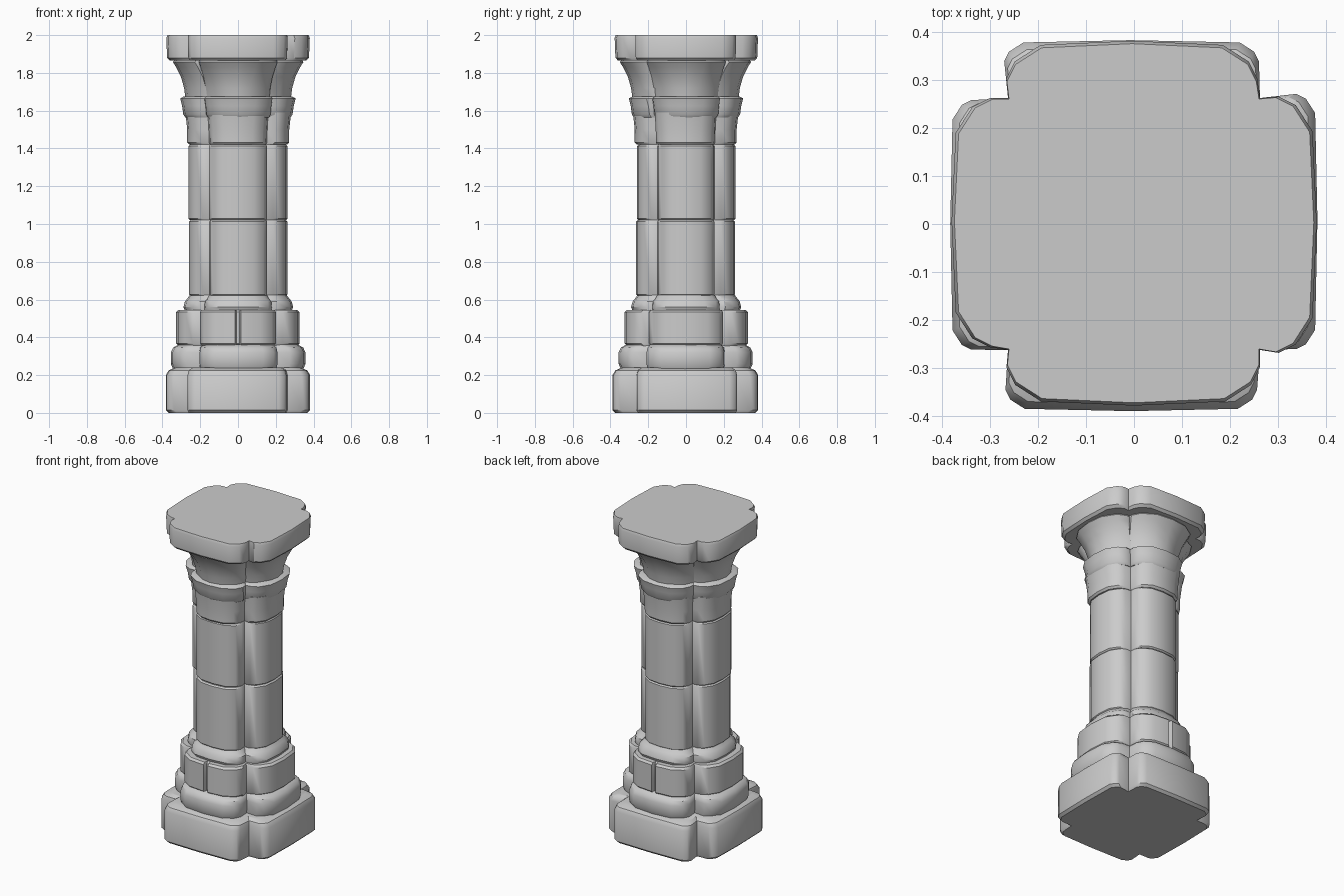
import bpy
import bmesh
import random
from mathutils import Matrix, Vector

random.seed(4)
if "Cube" in bpy.data.objects:
    bpy.data.objects.remove(bpy.data.objects["Cube"], do_unlink=True)

stone = bpy.data.materials.new("grey stone")
stone.use_nodes = True
stone.diffuse_color = (0.6, 0.6, 0.6, 1)
stone.node_tree.nodes["Principled BSDF"].inputs["Base Color"].default_value = (0.6, 0.6, 0.6, 1)


def section(width, notch, round_, wear, split):
    """Cross-shaped outline: four rounded lobes with a notch between them."""
    points = []
    for arm in range(4):
        turn = Matrix.Rotation(-arm * 1.5707963, 2)
        right = [(notch - round_, width - 0.12 * round_),
                 (notch - 0.25 * round_, width - 0.6 * round_),
                 (notch, width - 1.1 * round_)]
        middle = [(0, width)]
        if split and arm % 2 == 0:      # open joint in front and back blocks
            middle = [(-0.01, width), (-0.004, width - 0.025),
                      (0.004, width - 0.025), (0.01, width)]
        lobe = [(-x, y) for x, y in reversed(right)] + middle + right
        for i, (x, y) in enumerate(lobe):
            dx, dy = wear[arm][0 if i < len(lobe) / 2 else 1]
            points.append(turn @ Vector((x + dx, y + dy)))
        points.append(turn @ Vector((notch, notch)))
    return points


def block(name, round_, levels, split=False, chip=0.006):
    """Loft a stone course through levels of (height, half width, notch)."""
    wear = []
    for _ in range(4):
        dy = random.uniform(-chip, chip) * 0.5
        wear.append([(random.uniform(-chip, chip), dy) for _ in range(2)])
    bm = bmesh.new()
    rings = [[bm.verts.new((p.x, p.y, z)) for p in section(w, n, round_, wear, split)]
             for z, w, n in levels]
    count = len(rings[0])
    for low, high in zip(rings, rings[1:]):
        for i in range(count):
            j = (i + 1) % count
            bm.faces.new((low[i], low[j], high[j], high[i]))
    bm.faces.new(rings[0])
    bm.faces.new(rings[-1])
    bmesh.ops.recalc_face_normals(bm, faces=bm.faces)
    mesh = bpy.data.meshes.new(name)
    bm.to_mesh(mesh)
    bm.free()
    mesh.materials.append(stone)
    obj = bpy.data.objects.new(name, mesh)
    bpy.context.collection.objects.link(obj)
    bpy.ops.object.select_all(action='DESELECT')
    obj.select_set(True)
    bpy.context.view_layer.objects.active = obj
    bpy.ops.object.shade_smooth_by_angle(angle=0.6)


def course(z0, z1, width, notch, edge):
    """Straight course with bevelled lower and upper edges."""
    return [(z0, width - edge, notch - edge / 2), (z0 + edge, width, notch),
            (z1 - edge, width, notch), (z1, width - edge, notch - edge / 2)]


# Foot
block("plinth", 0.04, [(0, 0.37, 0.255), (0.015, 0.385, 0.262),
                       (0.2, 0.385, 0.262), (0.225, 0.37, 0.255), (0.24, 0.335, 0.235)], chip=0.01)
block("lower_base_moulding", 0.075, [(0.23, 0.342, 0.2), (0.26, 0.355, 0.205), (0.32, 0.355, 0.205),
                                     (0.345, 0.343, 0.2), (0.362, 0.315, 0.185)])
block("split_base_course", 0.08, course(0.355, 0.545, 0.325, 0.195, 0.012), split=True)
block("upper_base_moulding", 0.075, [(0.535, 0.28, 0.175), (0.56, 0.29, 0.178),
                                     (0.59, 0.282, 0.175), (0.605, 0.27, 0.162), (0.625, 0.255, 0.152)])

# Shaft
for name, z0 in (("lower_shaft", 0.62), ("upper_shaft", 1.02)):
    block(name, 0.068, course(z0, z0 + 0.4, 0.262, 0.15, 0.008))

# Capital
block("neck", 0.07, [(1.42, 0.26, 0.148), (1.432, 0.27, 0.153),
                     (1.5, 0.27, 0.155), (1.59, 0.28, 0.16)])
block("capital_ring", 0.085, [(1.565, 0.277, 0.16), (1.58, 0.287, 0.168), (1.625, 0.293, 0.172),
                              (1.665, 0.303, 0.178), (1.675, 0.285, 0.168)])
block("capital_flare", 0.105, [(1.66, 0.28, 0.165), (1.72, 0.288, 0.17), (1.78, 0.305, 0.182),
                               (1.83, 0.33, 0.198), (1.857, 0.347, 0.208), (1.875, 0.335, 0.2)])
block("top_slab", 0.072, [(1.865, 0.362, 0.25), (1.88, 0.376, 0.26),
                          (1.985, 0.38, 0.262), (2.0, 0.374, 0.26)])
